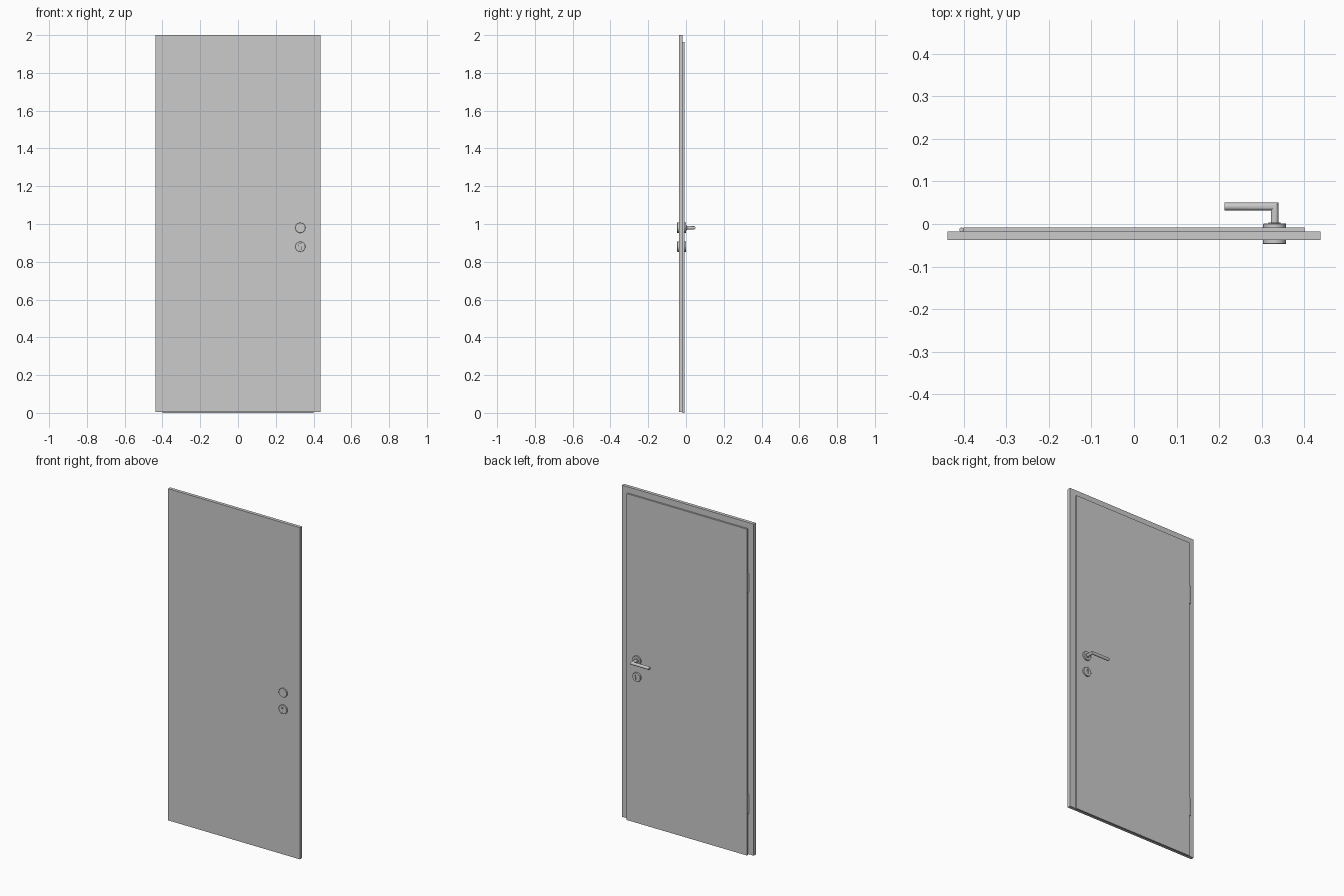
import bpy, bmesh, math

if "Cube" in bpy.data.objects:
    bpy.data.objects.remove(bpy.data.objects["Cube"])

X, Z_LEVER, Z_LOCK, R = 0.33, 0.98, 0.88, 0.027


def box(name, x0, x1, y0, y1, z0, z1):
    bpy.ops.mesh.primitive_cube_add(size=1, location=((x0 + x1) / 2, (y0 + y1) / 2, (z0 + z1) / 2))
    ob = bpy.context.object
    ob.name = name
    ob.scale = (x1 - x0, y1 - y0, z1 - z0)
    bpy.ops.object.transform_apply(location=False, rotation=False, scale=True)
    return ob


def smooth(ob):
    bpy.ops.object.select_all(action='DESELECT')
    ob.select_set(True)
    bpy.context.view_layer.objects.active = ob
    bpy.ops.object.shade_smooth_by_angle(angle=math.radians(30))


def mesh_object(name, bm):
    bmesh.ops.recalc_face_normals(bm, faces=bm.faces)
    me = bpy.data.meshes.new(name)
    bm.to_mesh(me)
    bm.free()
    ob = bpy.data.objects.new(name, me)
    bpy.context.collection.objects.link(ob)
    return ob


def loft(name, rings):
    """Skin a list of equal-length closed rings and cap both ends."""
    bm = bmesh.new()
    loops = [[bm.verts.new(p) for p in ring] for ring in rings]
    n = len(loops[0])
    for a, b in zip(loops, loops[1:]):
        for i in range(n):
            j = (i + 1) % n
            bm.faces.new((a[i], a[j], b[j], b[i]))
    bm.faces.new(loops[0])
    bm.faces.new(loops[-1])
    return mesh_object(name, bm)


def disc(name, z, profile, n=48):
    """Round part on the y axis from (radius, y) pairs."""
    angles = [2 * math.pi * i / n for i in range(n)]
    ob = loft(name, [[(X + r * math.cos(t), y, z + r * math.sin(t)) for t in angles]
                     for r, y in profile])
    smooth(ob)
    return ob


def cut(ob, cutter):
    m = ob.modifiers.new("cut", 'BOOLEAN')
    m.operation, m.object, m.solver = 'DIFFERENCE', cutter, 'EXACT'
    cutter.hide_render = True
    cutter.hide_set(True)


def lock_shape(name, r, w, bottom, y0, y1):
    """Keyhole outline: round top with a narrow rounded tail."""
    a0 = -math.acos(w / r)
    a1 = math.pi - a0
    pts = [(r * math.cos(a0 + (a1 - a0) * i / 20), 0.007 + r * math.sin(a0 + (a1 - a0) * i / 20))
           for i in range(21)]
    pts += [(-w * math.cos(math.pi * i / 8), bottom + w - w * math.sin(math.pi * i / 8))
            for i in range(9)]
    return loft(name, [[(X + x, y, Z_LOCK + z) for x, z in pts] for y in (y0, y1)])


# Door panel and raised back leaf
box("door_panel", -0.438, 0.438, -0.038, -0.018, 0.005, 2.0)
box("back_leaf", -0.400, 0.400, -0.018, -0.008, 0.0, 1.963)

# Hinges
for i, z in enumerate((0.31, 1.64)):
    bpy.ops.mesh.primitive_cylinder_add(vertices=24, radius=0.005, depth=0.11,
                                        location=(-0.405, -0.013, z))
    bpy.context.object.name = f"hinge_{i}"
    smooth(bpy.context.object)

# Round plates on both sides: blank/handle above, lock below
cutter = lock_shape("lock_cutter", 0.0088, 0.0052, -0.0175, -0.07, 0.03)
for side, base, top in (("front", -0.037, -0.047), ("back", -0.009, 0.001)):
    d = 0.001 if top > base else -0.001
    profile = [(R, base), (R, top - d), (R - 0.001, top)]
    disc(f"{side}_upper_plate", Z_LEVER, profile)
    cut(disc(f"{side}_lock_plate", Z_LOCK, profile), cutter)

# Lock cylinder with key slits
core = lock_shape("lock_cylinder", 0.0084, 0.0048, -0.0171, -0.045, -0.001)
for side, y0, y1 in (("front", -0.06, -0.041), ("back", -0.005, 0.02)):
    cut(core, box(f"{side}_slit_cutter", X - 0.001, X + 0.001, y0, y1,
                  Z_LOCK + 0.002, Z_LOCK + 0.012))

# Lever: collar, then a mitred round bar
disc("lever_collar", Z_LEVER, [(0.014, 0.0), (0.014, 0.003), (0.013, 0.004)])
r, yc = 0.009, 0.041
circle = [(r * math.cos(2 * math.pi * i / 32), Z_LEVER + r * math.sin(2 * math.pi * i / 32))
          for i in range(32)]
smooth(loft("lever_handle", [[(X + c, 0.0, z) for c, z in circle],
                             [(X + c, yc + c, z) for c, z in circle],
                             [(0.213, yc + c, z) for c, z in circle]]))
